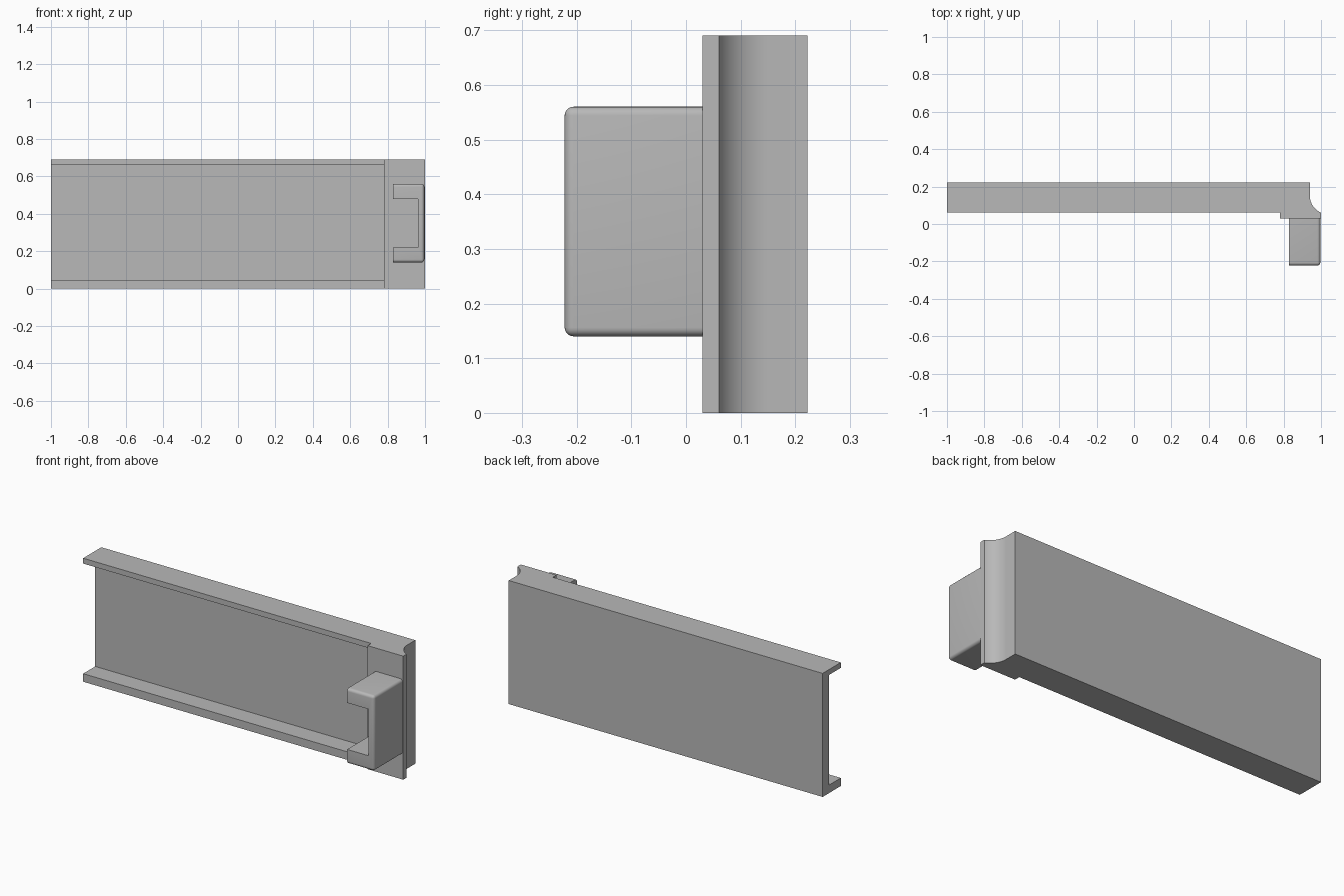
import bpy, bmesh, math
from mathutils import Vector

if "Cube" in bpy.data.objects:
    bpy.data.objects.remove(bpy.data.objects["Cube"])

grey = bpy.data.materials.new("plain grey")
grey.use_nodes = True
colour = (0.48, 0.48, 0.48, 1)
grey.diffuse_color = colour
grey.node_tree.nodes["Principled BSDF"].inputs["Base Color"].default_value = colour


def extrude(name, profile, place, start, end, round_edge=None, radius=0.016):
    """Extrude a 2D profile; place(a, b, t) maps it to 3D."""
    bm = bmesh.new()
    base = bm.faces.new([bm.verts.new(place(a, b, start)) for a, b in profile])
    move = Vector(place(0, 0, end)) - Vector(place(0, 0, start))
    result = bmesh.ops.extrude_face_region(bm, geom=[base], use_keep_orig=True)
    bmesh.ops.translate(bm, vec=move, verts=[g for g in result["geom"] if isinstance(g, bmesh.types.BMVert)])
    bmesh.ops.recalc_face_normals(bm, faces=bm.faces)
    if round_edge:
        edges = [e for e in bm.edges if round_edge(e)]
        bmesh.ops.bevel(bm, geom=edges, offset=radius, segments=5, profile=0.5, affect="EDGES")
    mesh = bpy.data.meshes.new(name)
    bm.to_mesh(mesh)
    bm.free()
    mesh.materials.append(grey)
    obj = bpy.data.objects.new(name, mesh)
    bpy.context.collection.objects.link(obj)
    bpy.context.view_layer.objects.active = obj
    obj.select_set(True)
    bpy.ops.object.shade_smooth_by_angle(angle=math.radians(30))
    obj.select_set(False)
    return obj


height = 0.69
front, back, wall = 0.062, 0.222, 0.168

# Channel: back wall with an upper and a lower lip
channel = [(back, 0), (back, height), (front, height), (front, 0.66),
           (wall, 0.66), (wall, 0.045), (front, 0.045), (front, 0)]
extrude("channel_panel", channel, lambda a, b, t: (t, a, b), -1, 0.78)

# End block with a concave cove along its outer back edge
steps = 14
sweep = math.acos(0.4)
cove = []
for i in range(steps + 1):
    angle = math.pi + (math.pi / 2 - math.asin(0.4)) * i / steps
    cove.append((1.04 + 0.1 * math.cos(angle), 0.152 + 0.1 * math.sin(angle)))
block = [(0.78, 0.03), (0.78, back), (0.94, back)] + cove + [(1, 0.03)]
extrude("end_block", block, lambda a, b, t: (a, b, t), 0, height)

# Bracket: web with two prongs, rounded on its outer edges
left, inner, right = 0.83, 0.962, 0.996
low, high, prong = 0.14, 0.56, 0.08
bracket = [(left, low), (right, low), (right, high), (left, high),
           (left, high - prong), (inner, high - prong),
           (inner, low + prong), (left, low + prong)]
tip = -0.222


def is_outer(edge):
    a, b = (v.co for v in edge.verts)
    on_tip = a.y == b.y and abs(a.y - tip) < 1e-4
    on_right = min(a.x, b.x) > right - 1e-4
    on_cap = abs(a.z - b.z) < 1e-4 and (a.z < low + 1e-4 or a.z > high - 1e-4)
    return on_tip + on_right + on_cap >= 2


extrude("bracket", bracket, lambda a, b, t: (a, t, b), tip, 0.031, is_outer)
